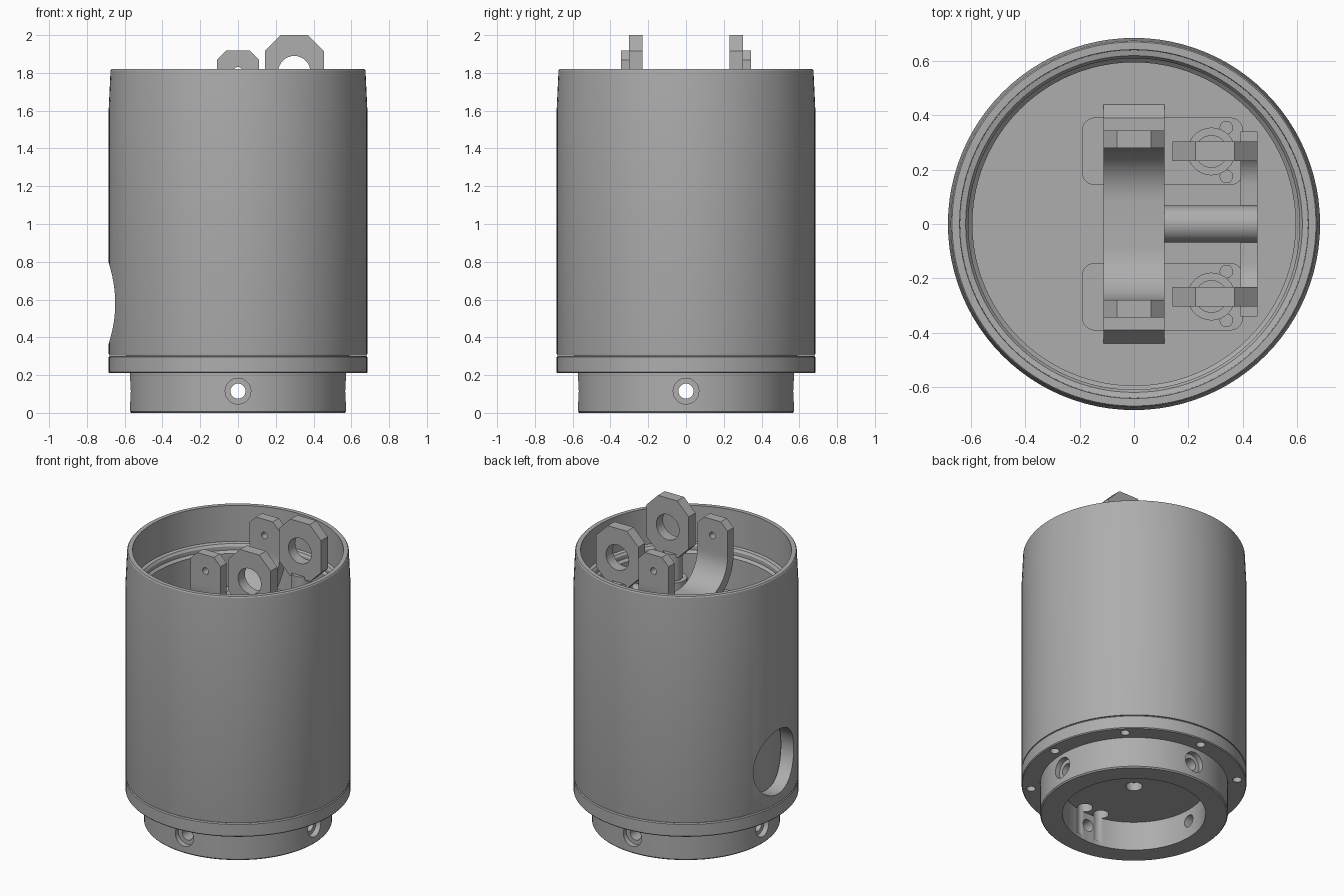
import bpy, bmesh, math
from mathutils import Matrix, Vector

cube = bpy.data.objects.get("Cube")
if cube:
    bpy.data.objects.remove(cube, do_unlink=True)

grey = bpy.data.materials.new("plain grey")
grey.use_nodes = True
grey.diffuse_color = (0.42, 0.42, 0.42, 1)
grey.node_tree.nodes["Principled BSDF"].inputs["Base Color"].default_value = grey.diffuse_color

FLOOR = 1.30


def finish(name, bm):
    """Turn a bmesh into a named grey object."""
    bmesh.ops.recalc_face_normals(bm, faces=bm.faces)
    mesh = bpy.data.meshes.new(name)
    bm.to_mesh(mesh)
    bm.free()
    mesh.materials.append(grey)
    ob = bpy.data.objects.new(name, mesh)
    bpy.context.collection.objects.link(ob)
    return ob


def lathe(name, profile, steps=96):
    """Spin a closed (radius, z) outline about the z axis."""
    bm = bmesh.new()
    rings = []
    for i in range(steps):
        a = math.tau * i / steps
        rings.append([bm.verts.new((r * math.cos(a), r * math.sin(a), z)) for r, z in profile])
    n = len(profile)
    for i in range(steps):
        p, q = rings[i], rings[(i + 1) % steps]
        for j in range(n):
            k = (j + 1) % n
            bm.faces.new((p[j], q[j], q[k], p[k]))
    return finish(name, bm)


def prism(name, outline, start, depth):
    """Extrude a closed outline of 3D points along an offset."""
    bm = bmesh.new()
    face = bm.faces.new([bm.verts.new(Vector(p) + Vector(start)) for p in outline])
    new = bmesh.ops.extrude_face_region(bm, geom=[face])["geom"]
    bmesh.ops.translate(bm, vec=depth, verts=[v for v in new if isinstance(v, bmesh.types.BMVert)])
    return finish(name, bm)


def rod(name, a, b, r1, r2=None, steps=32):
    """Cylinder or cone from point a to point b."""
    a, b = Vector(a), Vector(b)
    d = b - a
    bm = bmesh.new()
    spin = d.to_track_quat("Z", "Y").to_matrix().to_4x4()
    bmesh.ops.create_cone(bm, cap_ends=True, segments=steps, radius1=r1,
                          radius2=r1 if r2 is None else r2, depth=d.length,
                          matrix=Matrix.Translation((a + b) / 2) @ spin)
    return finish(name, bm)


def cut(target, cutters):
    """Subtract cutters, bake the result and remove the cutters."""
    for c in cutters:
        m = target.modifiers.new("cut", "BOOLEAN")
        m.operation, m.solver, m.object = "DIFFERENCE", "EXACT", c
    deps = bpy.context.evaluated_depsgraph_get()
    baked = bpy.data.meshes.new_from_object(target.evaluated_get(deps))
    target.modifiers.clear()
    target.data = baked
    for c in cutters:
        bpy.data.objects.remove(c, do_unlink=True)


def rounded(x0, x1, y0, y1, r):
    """Rounded rectangle outline in the xy plane."""
    pts = []
    corners = [(x1 - r, y1 - r), (x0 + r, y1 - r), (x0 + r, y0 + r), (x1 - r, y0 + r)]
    for q, (cx, cy) in enumerate(corners):
        for s in range(7):
            a = math.pi / 2 * (q + s / 6)
            pts.append((cx + r * math.cos(a), cy + r * math.sin(a), 0))
    return pts


def chamfered(x0, x1, z0, z1, low, high):
    """Rectangle in the xz plane with cut corners."""
    pts = [(x0 + low, 0, z0), (x1 - low, 0, z0), (x1, 0, z0 + low), (x1, 0, z1 - high),
           (x1 - high, 0, z1), (x0 + high, 0, z1), (x0, 0, z1 - high), (x0, 0, z0 + low)]
    return pts if low else [pts[0], pts[1]] + pts[3:7]


def u_strap(name, x0, x1, half, thick, bottom, radius, top):
    """Strap bent to a U in the yz plane."""
    def side(h, r, b):
        arc = [(h - r + r * math.cos(a), b + r - r * math.sin(a))
               for a in (math.pi / 2 * s / 12 for s in range(13))]
        right = [(h, top)] + arc
        return right + [(-y, z) for y, z in reversed(right)]
    outer = side(half, radius, bottom)
    inner = side(half - thick, radius - thick, bottom + thick)
    pts = [(0, y, z) for y, z in outer + inner[::-1]]
    return prism(name, pts, (x0, 0, 0), (x1 - x0, 0, 0))


# Outer sleeve: thin tapered wall with an inner retaining lip
body = lathe("outer_sleeve", [
    (0.683, 0.305), (0.685, 0.315), (0.685, 1.60), (0.675, 1.813), (0.67, 1.82),
    (0.642, 1.82), (0.64, 1.58), (0.62, 1.575), (0.61, 1.56), (0.61, 1.535),
    (0.595, 1.52), (0.595, 0.305)])
cut(body, [rod("port_cutter", (-0.8, 0, 0.58), (-0.3, 0, 0.58), 0.215, steps=64)])
# Backing drum behind the side port
lathe("inner_drum", [(0.02, 0.25), (0.59, 0.25), (0.59, 1.22), (0.02, 1.22)])

# Flange and base ring with radial and axial screw holes
base = lathe("base_ring", [
    (0.565, 0), (0.572, 0.008), (0.572, 0.21), (0.68, 0.21), (0.685, 0.216),
    (0.685, 0.295), (0.68, 0.302), (0.05, 0.302), (0.05, 0.195), (0.436, 0.195), (0.436, 0)])
cutters = []
for i in range(4):
    d = Vector((math.cos(i * math.pi / 2), math.sin(i * math.pi / 2), 0))
    up = Vector((0, 0, 0.115))
    cutters.append(rod("hole_cutter", d * 0.3 + up, d * 0.7 + up, 0.04))
    cutters.append(rod("sink_cutter", d * 0.535 + up, d * 0.6 + up, 0.068))
for i in range(8):
    a = i * math.pi / 4
    x, y = 0.63 * math.cos(a), 0.63 * math.sin(a)
    cutters.append(rod("screw_cutter", (x, y, 0.15), (x, y, 0.27), 0.028, steps=20))
for x in (-0.063, 0.063):
    cutters.append(rod("groove_cutter", (x, -0.39, 0.03), (x, -0.39, 0.26), 0.048, steps=24))
cut(base, cutters)

# Inner floor with two rounded pockets
floor = lathe("inner_floor", [(0.01, FLOOR - 0.07), (0.595, FLOOR - 0.07),
                              (0.595, FLOOR), (0.01, FLOOR)])
cut(floor, [prism("pocket_cutter", rounded(-0.19, 0.40, min(s * 0.145, s * 0.39),
                                           max(s * 0.145, s * 0.39), 0.045),
                  (0, 0, FLOOR - 0.04), (0, 0, 0.1)) for s in (-1, 1)])

# Central U bracket with drilled, chamfered ears
u_strap("centre_bracket", -0.112, 0.112, 0.345, 0.065, 1.43, 0.26, 1.72)
for s, side in ((1, "back"), (-1, "front")):
    y0, y1 = sorted((s * 0.28, s * 0.345))
    ear = prism("bracket_ear_" + side, chamfered(-0.112, 0.112, 1.72, 1.918, 0, 0.05),
                (0, y0, 0), (0, y1 - y0, 0))
    cut(ear, [rod("pin_cutter", (0, y0 - 0.1, 1.81), (0, y1 + 0.1, 1.81), 0.022, steps=20)])

    # Foot beside the bracket, sloping outward
    foot = [(0, s * 0.345, FLOOR), (0, s * 0.44, FLOOR), (0, s * 0.39, FLOOR + 0.06),
            (0, s * 0.345, FLOOR + 0.06)]
    prism("bracket_foot_" + side, foot, (-0.112, 0, 0), (0.224, 0, 0))

    # Eyed lug on its stud
    lug = prism("lug_" + side, chamfered(0.142, 0.455, 1.62, 2.0, 0.08, 0.085),
                (0, s * 0.267 - 0.036, 0), (0, 0.072, 0))
    cut(lug, [rod("eye_cutter", (0.298, s * 0.267 - 0.1, 1.805),
                  (0.298, s * 0.267 + 0.1, 1.805), 0.085)])
    rod("lug_stud_" + side, (0.285, s * 0.267, FLOOR - 0.05), (0.285, s * 0.267, 1.64), 0.06)
    rod("lug_collar_" + side, (0.285, s * 0.267, FLOOR - 0.05), (0.285, s * 0.267, 1.46), 0.088)

    # Small pins standing in the pocket
    for x, y in ((0.34, 0.355), (0.34, 0.175), (-0.045, 0.355)):
        rod("pocket_pin_" + side, (x, s * y, FLOOR - 0.05), (x, s * y, FLOOR + 0.03), 0.025, steps=20)

# Strap under the lugs and the bar joining it to the bracket
u_strap("lug_strap", 0.392, 0.455, 0.34, 0.06, 1.36, 0.2, 1.58)
rod("link_bar", (0.05, 0, 1.42), (0.455, 0, 1.42), 0.068)

# Shade curved parts smooth while keeping edges crisp
bpy.ops.object.select_all(action="DESELECT")
for ob in bpy.context.collection.objects:
    if ob.type == "MESH" and grey.name in ob.data.materials:
        ob.select_set(True)
        bpy.context.view_layer.objects.active = ob
bpy.ops.object.shade_smooth_by_angle(angle=math.radians(30))
